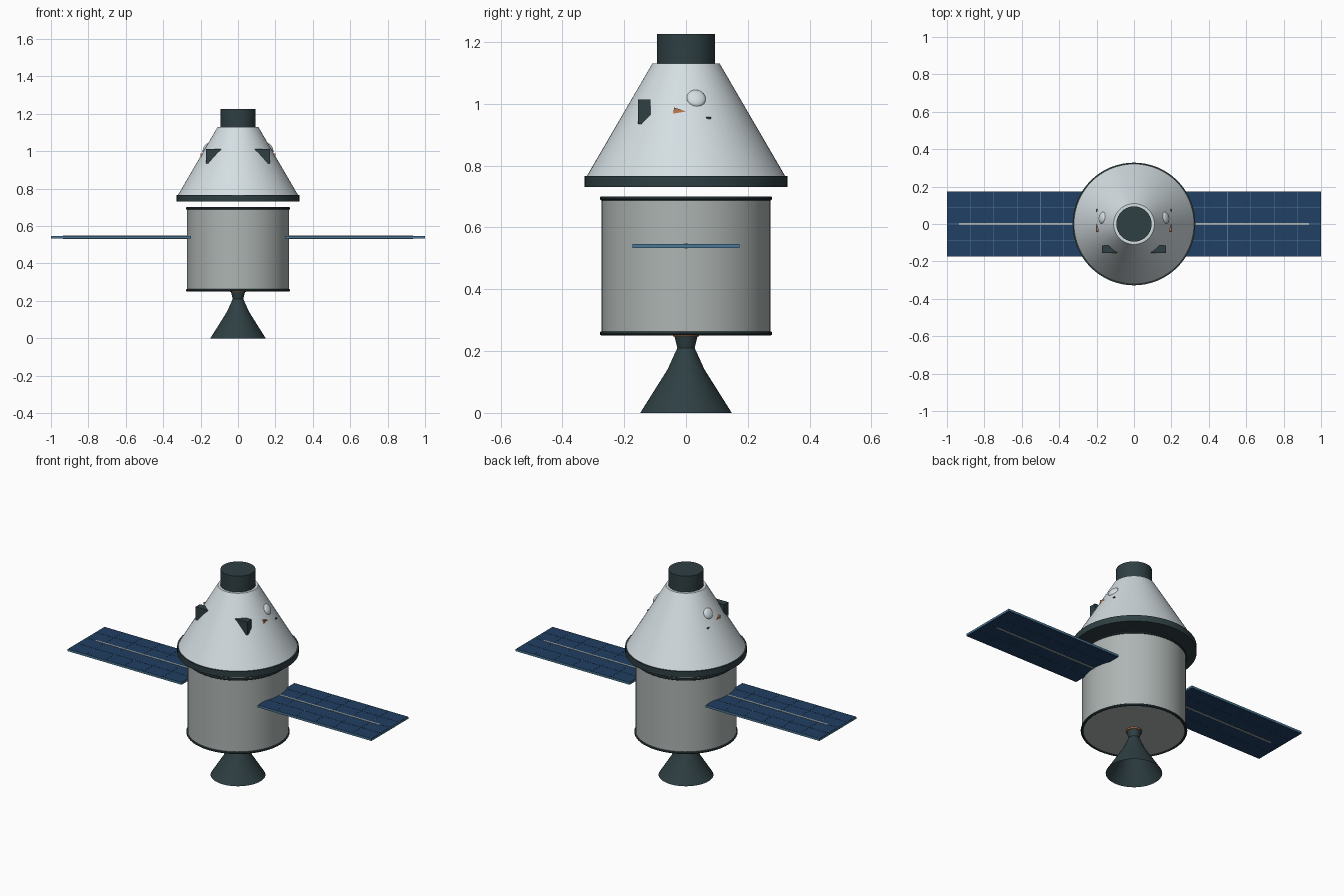
import bpy, bmesh, math
from mathutils import Matrix, Vector

if "Cube" in bpy.data.objects:
    bpy.data.objects.remove(bpy.data.objects["Cube"])


def material(name, rgb):
    m = bpy.data.materials.new(name)
    m.diffuse_color = (*rgb, 1)
    m.use_nodes = True
    m.node_tree.nodes["Principled BSDF"].inputs["Base Color"].default_value = m.diffuse_color
    return m


WHITE = material("white_paint", (0.66, 0.73, 0.76))
GREY = material("grey_panel", (0.42, 0.46, 0.45))
DARK = material("dark_metal", (0.028, 0.05, 0.056))
BLUE = material("solar_blue", (0.014, 0.05, 0.125))
FRAME = material("frame_blue", (0.07, 0.19, 0.31))
COPPER = material("copper", (0.55, 0.2, 0.08))


def finish(name, bm, mat, smooth=False):
    bmesh.ops.recalc_face_normals(bm, faces=bm.faces)
    me = bpy.data.meshes.new(name)
    bm.to_mesh(me)
    bm.free()
    me.materials.append(mat)
    ob = bpy.data.objects.new(name, me)
    bpy.context.collection.objects.link(ob)
    if smooth:
        bpy.ops.object.select_all(action='DESELECT')
        ob.select_set(True)
        bpy.context.view_layer.objects.active = ob
        bpy.ops.object.shade_smooth_by_angle(angle=math.radians(30))
    return ob


def lathe(name, profile, mat, n=64):
    """Revolve (radius, z) points around the z axis."""
    bm = bmesh.new()
    vs = [bm.verts.new((r, 0, z)) for r, z in profile]
    es = [bm.edges.new(p) for p in zip(vs, vs[1:])]
    bmesh.ops.spin(bm, geom=vs + es, axis=(0, 0, 1), cent=(0, 0, 0),
                   angle=math.tau, steps=n, use_duplicate=False)
    bmesh.ops.remove_doubles(bm, verts=bm.verts, dist=1e-5)
    return finish(name, bm, mat, True)


def add_box(bm, lo, hi):
    size = [b - a for a, b in zip(lo, hi)]
    mid = [(a + b) / 2 for a, b in zip(lo, hi)]
    bmesh.ops.create_cube(bm, size=1, matrix=Matrix.Translation(mid) @ Matrix.Diagonal((*size, 1)))


def box(name, lo, hi, mat):
    bm = bmesh.new()
    add_box(bm, lo, hi)
    return finish(name, bm, mat)


def mirrored(s, lo, hi):
    """Box corners flipped to the chosen side in x."""
    xs = sorted((s * lo[0], s * hi[0]))
    return (xs[0], *lo[1:]), (xs[1], *hi[1:])


# Engine bell, open at the bottom
lathe("engine_nozzle", [(0.148, 0), (0.06, 0.14), (0.028, 0.21), (0.038, 0.25)], DARK)
lathe("nozzle_collar", [(0, 0.247), (0.042, 0.247), (0.042, 0.257), (0, 0.257)], COPPER)

# Service module with rounded rims
lathe("service_module", [(0, 0.255), (0.273, 0.255), (0.273, 0.695), (0, 0.695)], GREY)
for label, z in (("lower", 0.257), ("upper", 0.694)):
    ring = [(0.272 + 0.007 * math.cos(i * math.tau / 10), z + 0.007 * math.sin(i * math.tau / 10))
            for i in range(11)]
    lathe(label + "_rim", ring, DARK)

# Crew capsule
lathe("heat_shield", [(0, 0.73), (0.328, 0.73), (0.328, 0.766), (0, 0.766)], DARK)
lathe("capsule_cone", [(0, 0.764), (0.322, 0.764), (0.109, 1.13), (0, 1.13)], WHITE)
lathe("docking_collar", [(0, 1.12), (0.094, 1.12), (0.094, 1.225), (0, 1.225)], DARK)

# Central spar through both solar wings
box("wing_spar", (-0.935, -0.005, 0.531), (0.935, 0.005, 0.549), GREY)

for s, side in ((-1, "left"), (1, "right")):
    # Solar wing: frame slab with a grid of thin cells on both faces
    box(side + "_wing_frame", *mirrored(s, (0.25, -0.173, 0.534), (1.0, 0.173, 0.546)), FRAME)
    bm = bmesh.new()
    cols, rows, gap = 6, 4, 0.0015
    w, d = 0.75 / cols, 0.346 / rows
    for i in range(cols):
        for j in range(rows):
            x, y = 0.25 + i * w, -0.173 + j * d
            add_box(bm, *mirrored(s, (x + gap, y + gap, 0.533), (x + w - gap, y + d - gap, 0.547)))
    finish(side + "_solar_cells", bm, BLUE)

    # Forward window box sunk into the cone
    box(side + "_window", *mirrored(s, (0.09, -0.155, 0.935), (0.17, -0.115, 1.013)), DARK)

    # Domed side port lying on the cone surface
    normal = Vector((s * 0.864, 0.16, 0.503))
    bm = bmesh.new()
    bmesh.ops.create_uvsphere(
        bm, u_segments=32, v_segments=16, radius=1,
        matrix=Matrix.Translation((s * 0.169, 0.033, 1.017))
        @ normal.to_track_quat('Z', 'Y').to_matrix().to_4x4()
        @ Matrix.Diagonal((0.031, 0.031, 0.014, 1)))
    finish(side + "_port", bm, WHITE, True)

    # Small copper thruster wedge and dark vent
    bm = bmesh.new()
    face = bm.faces.new([bm.verts.new((s * 0.175, y, z))
                         for y, z in ((-0.042, 0.968), (-0.038, 0.988), (0.0, 0.975))])
    new = bmesh.ops.extrude_face_region(bm, geom=[face])["geom"]
    bmesh.ops.translate(bm, vec=(s * 0.025, 0, 0),
                        verts=[v for v in new if isinstance(v, bmesh.types.BMVert)])
    finish(side + "_thruster", bm, COPPER)
    box(side + "_vent", *mirrored(s, (0.18, 0.065, 0.951), (0.201, 0.081, 0.957)), DARK)
